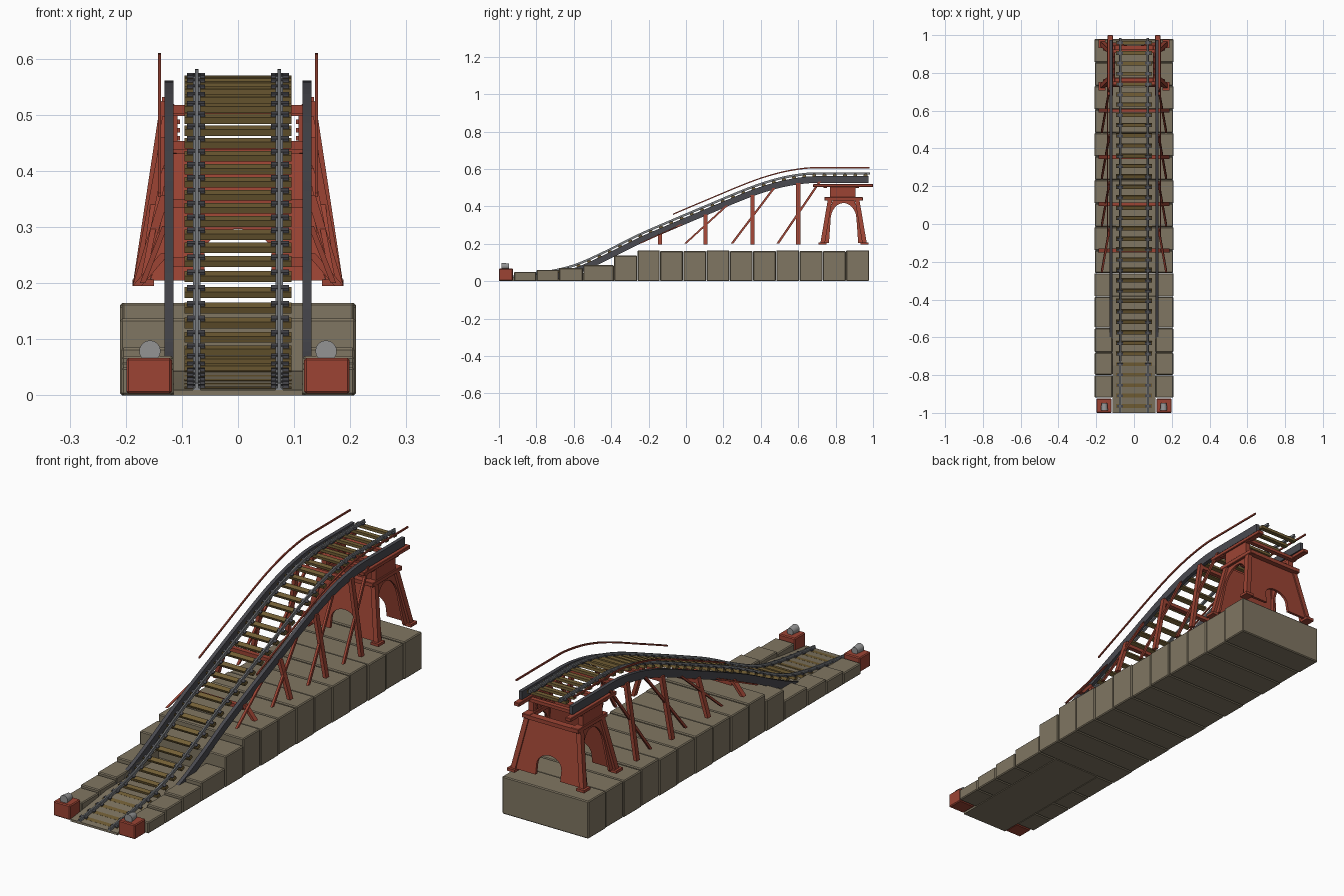
import bpy, bmesh, math
from mathutils import Vector

cube = bpy.data.objects.get("Cube")
if cube:
    bpy.data.objects.remove(cube, do_unlink=True)


def material(name, *srgb):
    col = [(c / 255 / 12.92) if c < 11 else ((c / 255 + 0.055) / 1.055) ** 2.4 for c in srgb] + [1]
    m = bpy.data.materials.new(name)
    m.use_nodes = True
    m.diffuse_color = col
    m.node_tree.nodes["Principled BSDF"].inputs["Base Color"].default_value = col
    return m


STONE = material("stone", 128, 118, 98)
RED = material("red_iron", 156, 68, 52)
DARK = material("dark_steel", 74, 74, 80)
STEEL = material("rail_steel", 130, 133, 137)
WOOD = material("tie_wood", 116, 96, 54)
LAMP = material("lamp_grey", 148, 148, 148)


def finish(name, bm, mat, bevel=0):
    bmesh.ops.recalc_face_normals(bm, faces=bm.faces)
    me = bpy.data.meshes.new(name)
    bm.to_mesh(me)
    bm.free()
    ob = bpy.data.objects.new(name, me)
    bpy.context.collection.objects.link(ob)
    me.materials.append(mat)
    if bevel:
        mod = ob.modifiers.new("bevel", "BEVEL")
        mod.width, mod.segments = bevel, 1
    return ob


def loft(bm, rings):
    """Skin a list of four-point rings and cap both ends."""
    rings = [[bm.verts.new(p) for p in r] for r in rings]
    for a, b in zip(rings, rings[1:]):
        for i in range(4):
            j = (i + 1) % 4
            bm.faces.new((a[i], a[j], b[j], b[i]))
    bm.faces.new(rings[0])
    bm.faces.new(rings[-1])


def box(name, x, y, z, mat, bevel=0):
    bm = bmesh.new()
    loft(bm, [[(x[0], y[0], h), (x[1], y[0], h), (x[1], y[1], h), (x[0], y[1], h)] for h in z])
    return finish(name, bm, mat, bevel)


def strut(name, p, q, wx, wy, mat):
    """Slanted post with level ends."""
    bm = bmesh.new()
    loft(bm, [[(c[0] + a * wx / 2, c[1] + b * wy / 2, c[2])
               for a, b in ((-1, -1), (1, -1), (1, 1), (-1, 1))] for c in (p, q)])
    return finish(name, bm, mat)


# Rail-top profile as (y, z), smoothly interpolated
PROFILE = [(-1.05, .018), (-1, .022), (-.75, .055), (-.6, .09), (-.45, .155), (-.26, .25),
           (-.14, .303), (.105, .407), (.355, .51), (.5, .555), (.62, .577), (.7, .582), (1.05, .582)]


def slope(i):
    a, b = PROFILE[max(i - 1, 0)], PROFILE[min(i + 1, len(PROFILE) - 1)]
    return (b[1] - a[1]) / (b[0] - a[0]) if i < len(PROFILE) - 2 else 0


def height(y):
    i = max(k for k in range(len(PROFILE) - 1) if PROFILE[k][0] <= y)
    (y0, z0), (y1, z1) = PROFILE[i], PROFILE[i + 1]
    h = y1 - y0
    t = (y - y0) / h
    return ((1 + 2 * t) * (1 - t) ** 2 * z0 + t * (1 - t) ** 2 * h * slope(i)
            + t * t * (3 - 2 * t) * z1 + t * t * (t - 1) * h * slope(i + 1))


def sweep(name, x, y, low, high, mat, steps=40):
    """Rectangular bar following the track profile."""
    bm = bmesh.new()
    rings = []
    for k in range(steps + 1):
        v = y[0] + (y[1] - y[0]) * k / steps
        z = height(v)
        rings.append([(x[0], v, z + low), (x[1], v, z + low), (x[1], v, z + high), (x[0], v, z + high)])
    loft(bm, rings)
    return finish(name, bm, mat)


# Stone base: low side blocks, then full-width blocks
edges = [-.92, -.8, -.68, -.55]
for i, (y0, y1, top) in enumerate(zip(edges, edges[1:] + [-.385], [.05, .06, .07, .085])):
    for s, side in ((1, "left"), (-1, "right")):
        box(f"side_block_{side}_{i}", sorted((s * .115, s * .208)), (y0 + .001, y1 - .001), (0, top), STONE, .004)
edges = [-.385, -.26] + [-.14 + .1244 * k for k in range(10)]
for i, (y0, y1) in enumerate(zip(edges, edges[1:])):
    top = .137 if i == 0 else .165 if i % 3 == 1 else .161
    w = .21 - .003 * (i % 2)
    box(f"base_block_{i}", (-w, w), (y0 + .001, y1 - .001), (0, top), STONE, .004)

# Sloping ballast bed between the side blocks
bm = bmesh.new()
loft(bm, [[(-.115, y, 0), (.115, y, 0), (.115, y, z), (-.115, y, z)]
          for y, z in [(-1 + .025 * k, height(-1 + .025 * k) - .0125) for k in range(11)] + [(-.385, .045)]])
finish("ballast_bed", bm, STONE)

# Ties and rail chairs laid along the slope
ties, chairs = bmesh.new(), bmesh.new()


def tilted(bm, x, y, drop, wx, wy, wz):
    t = Vector((0, .02, height(y + .01) - height(y - .01))).normalized()
    n = Vector((0, -t.z, t.y))
    c = Vector((x, y, height(y))) + n * drop
    loft(bm, [[c + Vector((a * wx / 2, 0, 0)) + t * (b * wy / 2) + n * (s * wz / 2)
               for a, b in ((-1, -1), (1, -1), (1, 1), (-1, 1))] for s in (-1, 1)])


for k in range(36):
    y = -.965 + .055 * k
    tilted(ties, 0, y, -.018, .19, .02, .012)
    for s in (-1, 1):
        tilted(chairs, s * .075, y, -.01, .032, .013, .006)
finish("ties", ties, WOOD)
finish("rail_chairs", chairs, DARK)

for s, side in ((1, "left"), (-1, "right")):
    def span(a, b):
        return sorted((s * a, s * b))

    # Rails, girders and handrails
    sweep(f"rail_head_{side}", span(.0705, .0765), (-1, .985), -.012, 0, STEEL, 60)
    sweep(f"rail_foot_{side}", span(.067, .08), (-1, .985), -.013, -.009, STEEL, 60)
    sweep(f"girder_{side}", span(.115, .131), (-.7, .975), -.057, -.021, DARK)
    sweep(f"handrail_{side}", span(.137, .143), (-.07, .98), .021, .028, RED)

    # Trestle legs with diagonal braces
    for i, y in enumerate((-.14, .105, .355, .6)):
        strut(f"trestle_leg_{side}_{i}", (s * .18, y, .195), (s * .13, y, height(y) - .05), .016, .022, RED)
        ye = y + .115
        strut(f"trestle_brace_{side}_{i}", (s * .17, y - .11, .2), (s * .13, ye, height(ye) - .05), .01, .014, RED)

    # Tower corner legs, bearing block and top beam
    for n, yf, yt in (("front", .73, .77), ("back", .955, .915)):
        strut(f"tower_leg_{side}_{n}", (s * .168, yf, .2), (s * .125, yt, .435), .022, .024, RED)
        box(f"tower_foot_{side}_{n}", span(.15, .188), (yf - .022, yf + .022), (.195, .207), RED)
    box(f"bearing_block_{side}", span(.108, .132), (.77, .905), (.448, .505), RED)
    box(f"top_beam_{side}", span(.112, .139), (.68, 1), (.503, .519), RED, .002)
    for r in range(3):
        for c in range(4):
            y, z = .79 + .032 * c, .458 + .015 * r
            box(f"bolt_{side}_{r}_{c}", span(.103, .108), (y - .004, y + .004), (z - .004, z + .004), RED)

    # Front pedestals with lamps
    box(f"pedestal_{side}", span(.118, .199), (-1, -.925), (.003, .067), RED, .004)
    box(f"lamp_mount_{side}", span(.147, .167), (-.98, -.95), (.065, .07), DARK)
    bm = bmesh.new()
    bmesh.ops.create_cone(bm, cap_ends=True, segments=20, radius1=.019, radius2=.015, depth=.04)
    lamp = finish(f"lamp_{side}", bm, LAMP)
    lamp.rotation_euler.x = -math.pi / 2
    lamp.location = (s * .157, -.967, .079)
    lamp.select_set(True)
    bpy.context.view_layer.objects.active = lamp
    bpy.ops.object.shade_smooth_by_angle()
    lamp.select_set(False)

# Cross beams under the track
for i, y in enumerate((-.14, .105, .355, .6)):
    z = height(y) - .057
    box(f"cross_beam_{i}", (-.13, .13), (y - .01, y + .01), (z - .016, z), RED)
for i, y in enumerate((.745, .915)):
    box(f"tower_cross_beam_{i}", (-.135, .135), (y - .01, y + .01), (.498, .512), RED)


def arch_panel(name, base, top, opening, spring, crown, place, thick):
    """Tapered wall with an arched doorway; place maps (across, z) to a point."""
    arc = [(opening * math.cos(a), spring + (crown - spring) * math.sin(a))
           for a in [math.pi * k / 12 for k in range(13)]]
    pts = [(-base, .205), (-top, .435), (top, .435), (base, .205), (opening, .205)] + arc + [(-opening, .205)]
    bm = bmesh.new()
    face = bm.faces.new([bm.verts.new(place(u, z)) for u, z in pts])
    new = bmesh.ops.extrude_face_region(bm, geom=[face])["geom"]
    bmesh.ops.translate(bm, verts=[v for v in new if isinstance(v, bmesh.types.BMVert)], vec=thick)
    finish(name, bm, RED)


# Tower walls and cap
def lean(z):
    return (z - .2) / .235 * .04


arch_panel("tower_wall_front", .155, .12, .06, .25, .297, lambda u, z: (u, .724 + lean(z), z), (0, .012, 0))
arch_panel("tower_wall_back", .155, .12, .06, .25, .297, lambda u, z: (u, .949 - lean(z), z), (0, .012, 0))
for s, side in ((1, "left"), (-1, "right")):
    arch_panel(f"tower_wall_{side}", .112, .073, .078, .34, .418,
               lambda u, z: (s * (.166 - lean(z)), .8425 + u * (1 - max(0, z - .205) * .9), z), (-s * .01, 0, 0))
    box(f"tower_cap_{side}", sorted((s * .1, s * .138)), (.74, .945), (.43, .449), RED, .002)
for n, y in (("front", .74), ("back", .915)):
    box(f"tower_cap_{n}", (-.11, .11), (y, y + .03), (.43, .447), RED)
